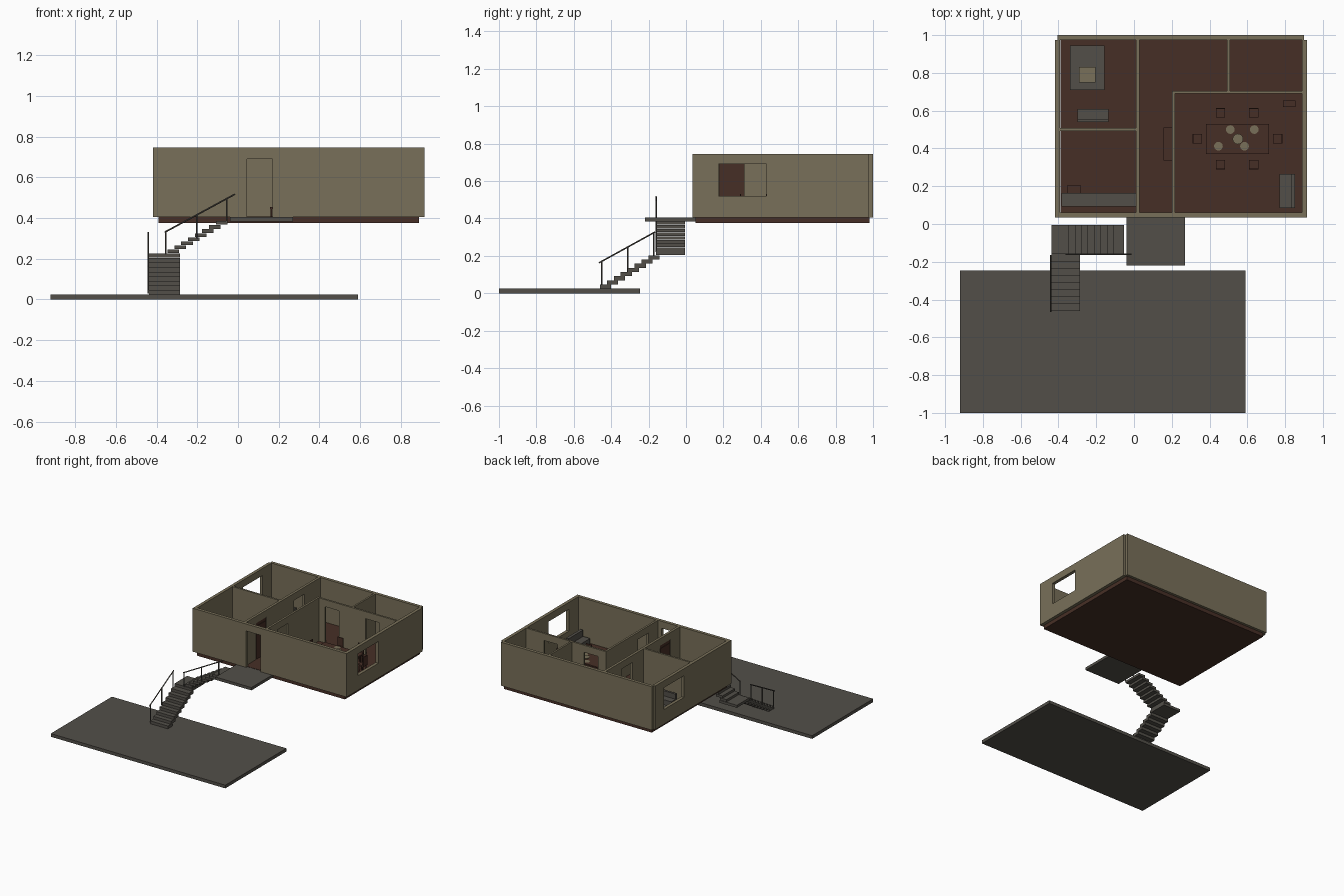
import bpy, bmesh, math
from mathutils import Vector, Matrix

if "Cube" in bpy.data.objects:
    bpy.data.objects.remove(bpy.data.objects["Cube"])


def material(name, rgb):
    m = bpy.data.materials.new(name)
    m.diffuse_color = (*rgb, 1)
    m.use_nodes = True
    m.node_tree.nodes["Principled BSDF"].inputs["Base Color"].default_value = m.diffuse_color
    return m


BEIGE = material("beige plaster", (0.19, 0.162, 0.10))
GREY = material("grey stone", (0.085, 0.078, 0.066))
BROWN = material("brown wood", (0.062, 0.028, 0.019))


def make(name, bm, mat):
    me = bpy.data.meshes.new(name)
    bm.to_mesh(me)
    bm.free()
    me.materials.append(mat)
    ob = bpy.data.objects.new(name, me)
    bpy.context.collection.objects.link(ob)
    return ob


def add_box(bm, x0, x1, y0, y1, z0, z1):
    m = Matrix.Translation(((x0 + x1) / 2, (y0 + y1) / 2, (z0 + z1) / 2))
    bmesh.ops.create_cube(bm, size=1, matrix=m @ Matrix.Diagonal((x1 - x0, y1 - y0, z1 - z0, 1)))


def boxes(name, mat, *dims):
    bm = bmesh.new()
    for d in dims:
        add_box(bm, *d)
    return make(name, bm, mat)


def add_rod(bm, a, b, r=0.004):
    a, b = Vector(a), Vector(b)
    rot = (b - a).to_track_quat('Z', 'Y').to_matrix().to_4x4()
    bmesh.ops.create_cone(bm, cap_ends=True, segments=8, radius1=r, radius2=r,
                          depth=(b - a).length, matrix=Matrix.Translation((a + b) / 2) @ rot)


def wall(name, x0, x1, y0, y1, *openings):
    """Wall box; each opening is (from, to, sill, head) along the wall's long side."""
    ob = boxes(name, BEIGE, (x0, x1, y0, y1, F, TOP))
    for a, b, lo, hi in openings:
        along_x = (x1 - x0) > (y1 - y0)
        d = (a, b, y0 - .05, y1 + .05, lo, hi) if along_x else (x0 - .05, x1 + .05, a, b, lo, hi)
        cutter = boxes("cutter", BEIGE, d)
        mod = ob.modifiers.new("opening", 'BOOLEAN')
        mod.operation, mod.solver, mod.object = 'DIFFERENCE', 'EXACT', cutter
        bpy.context.view_layer.update()
        me = bpy.data.meshes.new_from_object(ob.evaluated_get(bpy.context.evaluated_depsgraph_get()))
        ob.modifiers.clear()
        ob.data = me
        bpy.data.objects.remove(cutter)
    return ob


F, TOP, HEAD = 0.405, 0.745, 0.69       # floor level, wall top, door head


def door(a, b):
    return (a, b, F - .05, HEAD)


def window(a, b):
    return (a, b, 0.52, HEAD)


# Ground slab, floor and entrance landing
boxes("yard_slab", GREY, (-.92, .59, -1, -.245, 0, .025))
boxes("house_floor", BROWN, (-.39, .89, .05, .98, .375, .407))
boxes("entrance_landing", GREY, (-.04, .27, -.22, .05, .383, .405))

# Outer walls
wall("front_wall", -.405, .89, .035, .06, door(.045, .17))
wall("back_wall", -.405, .90, .975, 1.0)
wall("left_wall", -.417, -.393, .035, .975, window(.62, .865))
wall("right_wall", .89, .915, .035, .975, window(.175, .43))

# Inner walls
wall("hall_left_wall", .01, .03, .06, .975, door(.18, .31), door(.65, .78))
wall("bedroom_wall", -.393, .01, .493, .508)
wall("hall_right_wall", .20, .216, .06, .705, door(.18, .31))
wall("dining_back_wall", .216, .89, .69, .705, door(.27, .39), door(.62, .735))
wall("back_rooms_wall", .493, .507, .705, .975)
boxes("kitchen_door", BROWN, (.013, .027, .18, .31, F, HEAD), (.010, .030, .187, .303, F, .665))

# Stairs: lower flight, middle landing, upper flight
lower = [(-.437, -.285, -.46 + .037 * i, -.40 + .037 * i, .025 + .0222 * i, .025 + .0222 * (i + 1))
         for i in range(8)]
boxes("lower_stairs", GREY, *lower)
boxes("middle_landing", GREY, (-.437, -.285, -.16, -.005, .205, .225))
upper = [(-.347 + .034 * i, -.29 + .034 * i, -.157, -.005, .227 + .02 * i, .245 + .02 * i)
         for i in range(8)]
boxes("upper_stairs", GREY, *upper)

# Stair railings
bm = bmesh.new()
add_rod(bm, (-.441, -.465, .163), (-.441, -.165, .328))
for y, z0, z1 in ((-.45, .03, .17), (-.312, .115, .245), (-.172, .2, .322)):
    add_rod(bm, (-.441, y, z0), (-.441, y, z1))
make("lower_railing", bm, GREY)
bm = bmesh.new()
add_rod(bm, (-.36, -.16, .33), (-.015, -.16, .517))
for x, z0, z1 in ((-.355, .22, .332), (-.203, .30, .415), (-.055, .385, .495)):
    add_rod(bm, (x, -.16, z0), (x, -.16, z1))
make("upper_railing", bm, GREY)


def table(name, x0, x1, y0, y1, top, leg, extra=()):
    legs = [(x, x + leg, y, y + leg, F, top - .008)
            for x in (x0 + .003, x1 - leg - .003) for y in (y0 + .003, y1 - leg - .003)]
    return boxes(name, BROWN, (x0, x1, y0, y1, top - .01, top), *legs, *extra)


# Dining table and six chairs, backs on the outer side
table("dining_table", .38, .716, .37, .53, .505, .012)
chairs = [(.458, .59, 0, 1), (.635, .59, 0, 1), (.458, .313, 0, -1),
          (.635, .313, 0, -1), (.335, .452, -1, 0), (.76, .452, 1, 0)]
h = .025
for i, (x, y, dx, dy) in enumerate(chairs):
    if dx:
        e = x + dx * (h - .003)
        back = (e - .003, e + .003, y - h, y + h, .465, .53)
    else:
        e = y + dy * (h - .003)
        back = (x - h, x + h, e - .003, e + .003, .465, .53)
    table("chair_%d" % (i + 1), x - h, x + h, y - h, y + h, .465, .007, [back])


def disc(name, x, y, z, r0, r1, height, mat):
    bm = bmesh.new()
    bmesh.ops.create_cone(bm, cap_ends=True, segments=20, radius1=r0, radius2=r1, depth=height,
                          matrix=Matrix.Translation((x, y, z + height / 2)))
    return make(name, bm, mat)


# Tableware
for i, (x, y) in enumerate([(.51, .50), (.637, .50), (.447, .412), (.585, .412)]):
    disc("plate_%d" % (i + 1), x, y, .505, .015, .023, .004, BEIGE)
disc("serving_bowl", .55, .45, .505, .018, .028, .01, BEIGE)

# Dining room sofa and corner cabinet
boxes("dining_sofa", GREY, (.77, .853, .085, .265, F, .46), (.83, .853, .085, .265, .46, .51))
boxes("corner_cabinet", BROWN, (.79, .855, .62, .655, F, .48))

# Hall bench
table("hall_bench", .157, .2, .335, .51, .455, .008)

# Kitchen counter, sink and cupboard
boxes("kitchen_counter", GREY, (-.385, .01, .092, .165, F, .51))
disc("sink", -.168, .13, .51, .014, .014, .004, GREY)
boxes("kitchen_cupboard", BROWN, (-.355, -.28, .105, .203, F, .47))

# Bedroom: bed, cushion and sofa
boxes("bed", GREY, (-.34, -.157, .71, .945, F, .47))
boxes("cushion", BEIGE, (-.292, -.205, .748, .83, .47, .485))
boxes("bedroom_sofa", GREY, (-.30, -.135, .54, .61, F, .45), (-.30, -.135, .54, .557, .45, .49))
